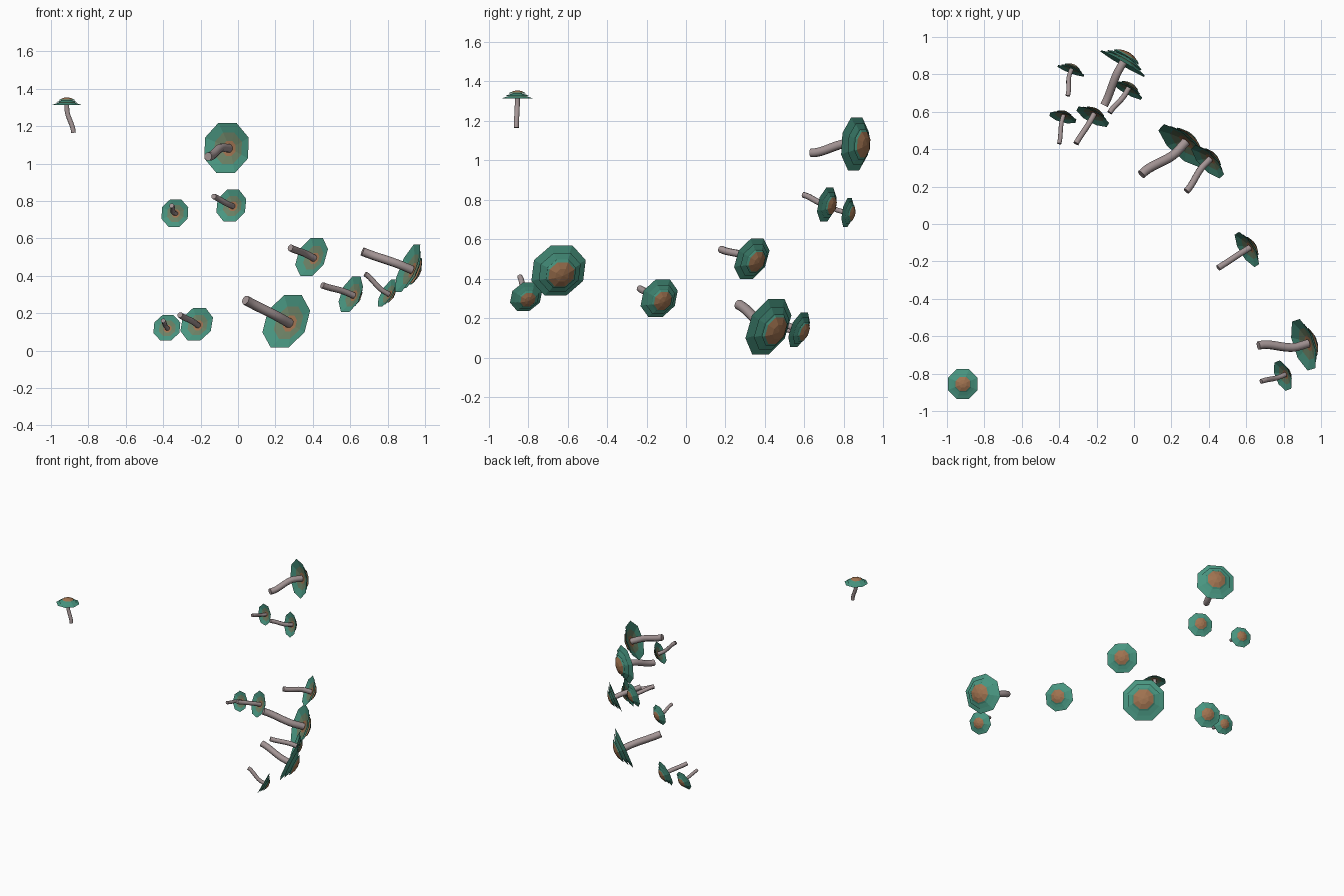
import bpy, bmesh, math
from mathutils import Vector, Matrix

if "Cube" in bpy.data.objects:
    bpy.data.objects.remove(bpy.data.objects["Cube"])


def material(name, rgb):
    m = bpy.data.materials.new(name)
    m.diffuse_color = (*rgb, 1)
    m.use_nodes = True
    m.node_tree.nodes["Principled BSDF"].inputs["Base Color"].default_value = m.diffuse_color
    return m


TEAL = material("teal_cap", (0.065, 0.30, 0.215))
OLIVE = material("olive_cap", (0.15, 0.22, 0.13))
BROWN = material("brown_cap", (0.35, 0.17, 0.08))
STEM = material("grey_stem", (0.37, 0.30, 0.30))

# stem base, centre of cap rim, cap direction, cap radius
MUSHROOMS = [
    ((-.88, -.86, 1.165), (-.915, -.855, 1.315), (0, 0, 1), .086),
    ((-.16, .635, 1.038), (-.06, .86, 1.083), (.5, .86, -.07), .146),
    ((-.13, .595, .825), (-.035, .715, .775), (.48, .85, -.2), .095),
    ((-.355, .685, .775), (-.337, .82, .735), (.35, .93, -.16), .081),
    ((-.40, .43, .16), (-.38, .57, .122), (.25, .91, -.33), .078),
    ((-.31, .43, .19), (-.22, .575, .14), (.45, .83, -.33), .1),
    ((.04, .265, .27), (.26, .42, .155), (.62, .7, -.36), .163),
    ((.28, .175, .55), (.395, .335, .50), (.66, .64, -.36), .118),
    ((.45, -.235, .35), (.605, -.135, .30), (.78, .48, -.34), .11),
    ((.665, -.65, .53), (.91, -.645, .44), (.88, .28, -.38), .149),
    ((.68, -.842, .41), (.797, -.81, .307), (.82, .33, -.47), .088),
]


def finish(name, bm, mats, matrix=Matrix()):
    me = bpy.data.meshes.new(name)
    bm.to_mesh(me)
    bm.free()
    for m in mats:
        me.materials.append(m)
    ob = bpy.data.objects.new(name, me)
    ob.matrix_world = matrix
    bpy.context.collection.objects.link(ob)
    return ob


def ring(bm, r, z, n=8):
    return [bm.verts.new((r * math.cos((i + .5) * 2 * math.pi / n),
                          r * math.sin((i + .5) * 2 * math.pi / n), z)) for i in range(n)]


# Eight-sided cap made of three stacked thin umbrella tiers
# each tier: (radius, height) rings, then material of each band and of the tip
TIERS = [
    ([(1, -.02), (.62, .1), (.3, .17)], (0, 1, 2), .2),
    ([(.77, .12), (.55, .21), (.3, .26)], (0, 0, 1), .29),
    ([(.56, .26), (.48, .32), (.25, .42)], (0, 2, 2), .46),
]


def cap(name, pos, direction, r):
    bm = bmesh.new()
    for rings, mats, tip in TIERS:
        loops = [ring(bm, a, z) for a, z in rings]
        top = bm.verts.new((0, 0, tip))
        for k, lo in enumerate(loops):
            for i in range(8):
                j = (i + 1) % 8
                if k < 2:
                    f = bm.faces.new((lo[i], lo[j], loops[k + 1][j], loops[k + 1][i]))
                else:
                    f = bm.faces.new((lo[i], lo[j], top))
                f.material_index = mats[k]
    rot = direction.to_track_quat('Z', 'Y').to_matrix().to_4x4()
    finish(name, bm, (TEAL, OLIVE, BROWN),
           Matrix.Translation(pos) @ rot @ Matrix.Scale(r, 4))


# S-curved stem: sideways offset at the base fades out towards the cap
def stem(name, base, pos, direction, r):
    d = base - pos
    axial = d.dot(direction)
    side = d - axial * direction
    pts = []
    for i in range(11):
        t = i / 10
        s = min(1, t / .85)
        pts.append(pos + direction * axial * (1 - t) + side * (1 - s * s * (3 - 2 * s)))
    pts.append(pos + direction * r * .16)
    bm = bmesh.new()
    loops = []
    for i, p in enumerate(pts):
        tan = (pts[min(i + 1, len(pts) - 1)] - pts[max(i - 1, 0)]).normalized()
        lo = ring(bm, r * .16, 0)
        rot = direction.rotation_difference(tan) @ direction.to_track_quat('Z', 'Y')
        for v in lo:
            v.co = p + rot @ v.co
        loops.append(lo)
    for a, b in zip(loops, loops[1:]):
        for i in range(8):
            j = (i + 1) % 8
            bm.faces.new((a[i], a[j], b[j], b[i])).smooth = True
    bm.faces.new(loops[0][::-1])
    bm.faces.new(loops[-1])
    finish(name, bm, (STEM,))


for n, (base, pos, direction, r) in enumerate(MUSHROOMS, 1):
    base, pos, direction = Vector(base), Vector(pos), Vector(direction).normalized()
    cap(f"mushroom_cap_{n}", pos, direction, r)
    stem(f"mushroom_stem_{n}", base, pos, direction, r)
